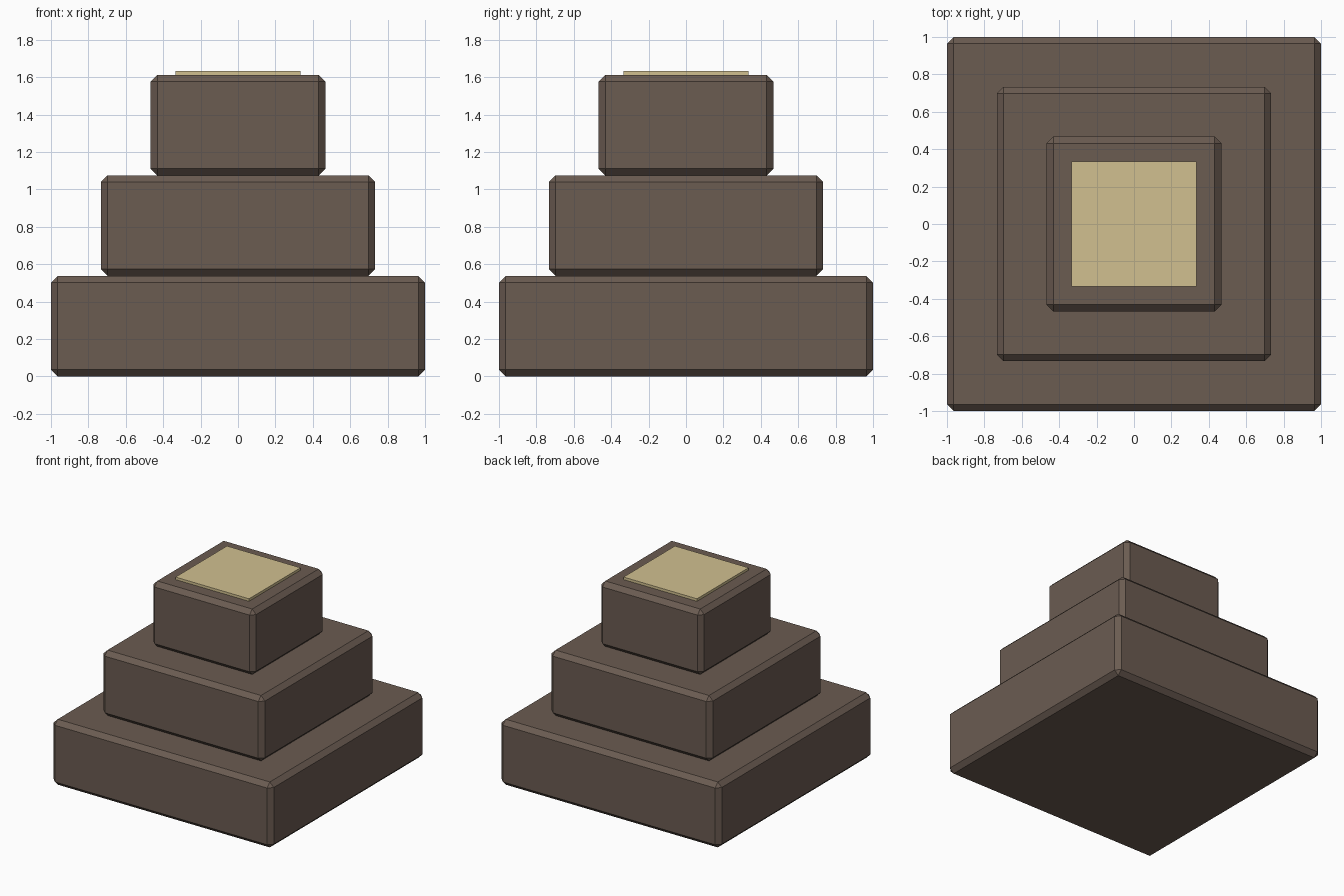
import bpy

cube = bpy.data.objects.get("Cube")
if cube:
    bpy.data.objects.remove(cube, do_unlink=True)


def make_material(name, colour):
    mat = bpy.data.materials.new(name)
    mat.use_nodes = True
    mat.diffuse_color = colour
    mat.node_tree.nodes["Principled BSDF"].inputs["Base Color"].default_value = colour
    return mat


def block(name, width, bottom, height, mat, bevel=0):
    """Square block standing at the given height, with optional chamfered edges."""
    bpy.ops.mesh.primitive_cube_add(size=1, location=(0, 0, bottom + height / 2))
    obj = bpy.context.object
    obj.name = name
    obj.scale = (width, width, height)
    bpy.ops.object.transform_apply(location=False, rotation=False, scale=True)
    obj.data.materials.append(mat)
    if bevel:
        mod = obj.modifiers.new("chamfer", "BEVEL")
        mod.width = bevel
        mod.segments = 1
    return obj


brown = make_material("dark brown stone", (0.146, 0.106, 0.083, 1))
sand = make_material("pale sand", (0.64, 0.53, 0.28, 1))

# Three stacked tiers of equal height
tier_height = 0.5375
tiers = [("bottom_tier", 2.0), ("middle_tier", 1.467), ("top_tier", 0.935)]
for level, (name, width) in enumerate(tiers):
    block(name, width, level * tier_height, tier_height, brown, bevel=0.036)

# Thin inlay slab on the summit
block("summit_slab", 0.668, len(tiers) * tier_height - 0.01, 0.031, sand)
